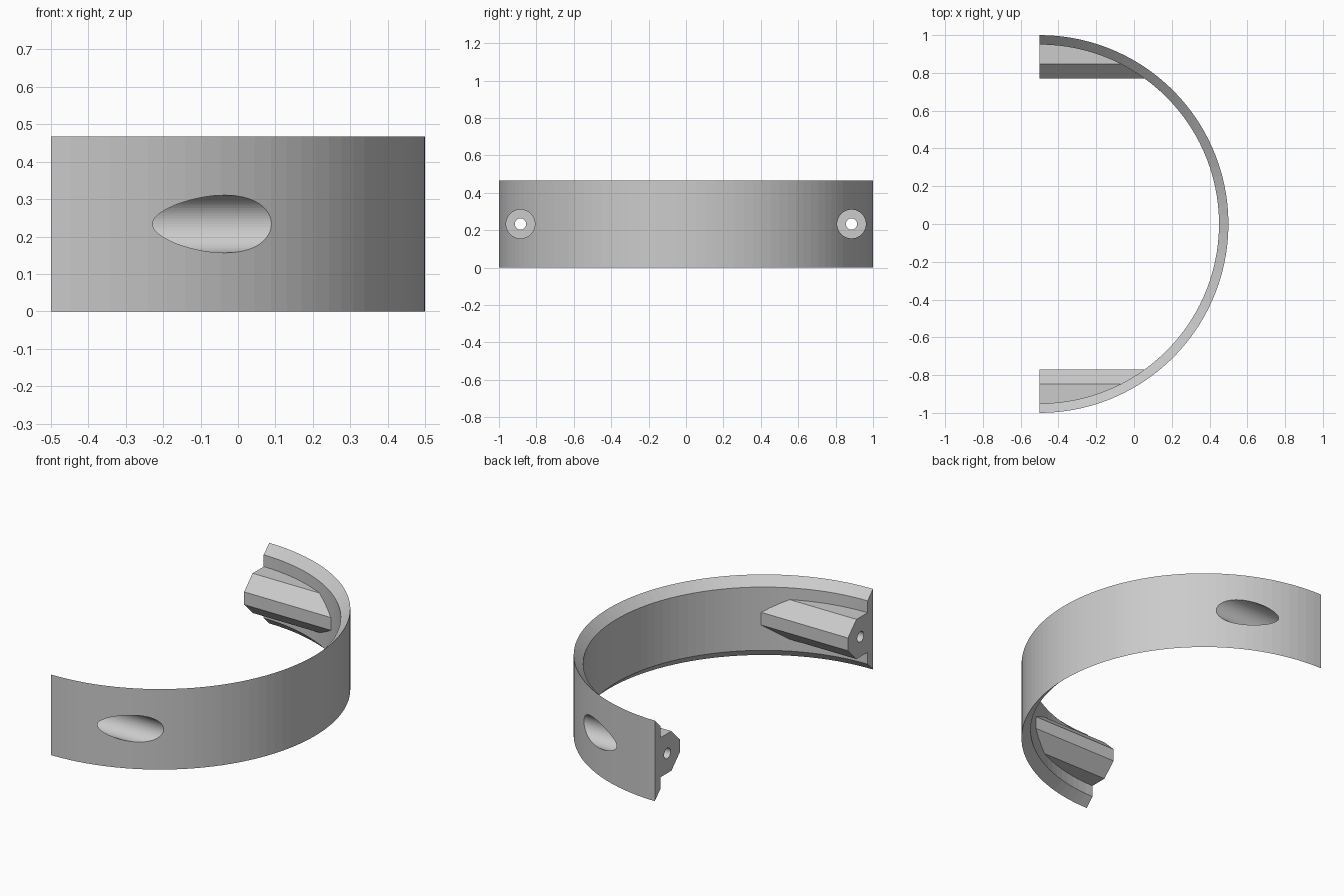
import bpy, bmesh, math
from mathutils import Matrix, Vector

cube = bpy.data.objects.get("Cube")
if cube:
    bpy.data.objects.remove(cube, do_unlink=True)

HEIGHT, MID = 0.467, 0.2335
AXIS_X = -0.5          # ring axis and open-end plane
SEGMENTS = 120
BOSS_Y = 0.885

grey = bpy.data.materials.new("plain_grey")
grey.use_nodes = True
grey.diffuse_color = (0.6, 0.6, 0.6, 1)
grey.node_tree.nodes["Principled BSDF"].inputs["Base Color"].default_value = (0.6, 0.6, 0.6, 1)


def finish(name, bm):
    bmesh.ops.recalc_face_normals(bm, faces=bm.faces)
    mesh = bpy.data.meshes.new(name)
    bm.to_mesh(mesh)
    bm.free()
    mesh.materials.append(grey)
    ob = bpy.data.objects.new(name, mesh)
    bpy.context.collection.objects.link(ob)
    return ob


def ring(name, profile):
    """Revolve a closed (radius, z) profile around the ring axis."""
    bm = bmesh.new()
    loops = []
    for i in range(SEGMENTS):
        a = 2 * math.pi * i / SEGMENTS
        loops.append([bm.verts.new((AXIS_X + r * math.cos(a), r * math.sin(a), z))
                      for r, z in profile])
    n = len(profile)
    for i in range(SEGMENTS):
        p, q = loops[i], loops[(i + 1) % SEGMENTS]
        for j in range(n):
            k = (j + 1) % n
            bm.faces.new((p[j], q[j], q[k], p[k]))
    return finish(name, bm)


def prism(name, profile, x0, x1):
    """Extrude a (y, z) profile along x."""
    bm = bmesh.new()
    face = bm.faces.new([bm.verts.new((x0, y, z)) for y, z in profile])
    out = bmesh.ops.extrude_face_region(bm, geom=[face])["geom"]
    bmesh.ops.translate(bm, vec=(x1 - x0, 0, 0),
                        verts=[v for v in out if isinstance(v, bmesh.types.BMVert)])
    return finish(name, bm)


def cylinder(name, radius, depth, location, axis, segments):
    bm = bmesh.new()
    turn = Vector((0, 0, 1)).rotation_difference(Vector(axis)).to_matrix().to_4x4()
    bmesh.ops.create_cone(bm, cap_ends=True, segments=segments, radius1=radius,
                          radius2=radius, depth=depth,
                          matrix=Matrix.Translation(location) @ turn)
    return finish(name, bm)


def combine(target, tool, operation):
    """Apply an exact boolean and discard the tool."""
    mod = target.modifiers.new("boolean", "BOOLEAN")
    mod.operation, mod.solver, mod.object = operation, "EXACT", tool
    bpy.context.view_layer.objects.active = target
    bpy.ops.object.modifier_apply(modifier=mod.name)
    bpy.data.objects.remove(tool, do_unlink=True)


# Thin band, with the inner rims chamfered at top and bottom
band = ring("half_ring_band", [(1, 0), (1, HEIGHT), (0.95, HEIGHT - 0.05), (0.95, 0.05)])

# Chamfered screw bosses, trimmed to the band's curve
for side in (-1, 1):
    half, c = 0.115, 0.078
    y_in = BOSS_Y - half
    outline = [(side * y, MID + z) for y, z in (
        (1.1, half), (y_in + c, half), (y_in, half - c),
        (y_in, c - half), (y_in + c, -half), (1.1, -half))]
    boss = prism("screw_boss", outline, AXIS_X - 0.1, 0.4)
    combine(boss, cylinder("trim", 0.975, 1, (AXIS_X, 0, MID), (0, 0, 1), SEGMENTS), "INTERSECT")
    combine(band, boss, "UNION")

# Remove the other half of the ring
back = prism("half_cutter", [(-2, -1), (2, -1), (2, 1), (-2, 1)], -3, AXIS_X)
combine(band, back, "DIFFERENCE")

# Counterbore from outside and through hole to the end face
for side in (-1, 1):
    y = side * BOSS_Y
    combine(band, cylinder("counterbore", 0.077, 1, (0.1, y, MID), (1, 0, 0), 64), "DIFFERENCE")
    combine(band, cylinder("screw_hole", 0.03, 1, (-0.5, y, MID), (1, 0, 0), 32), "DIFFERENCE")
